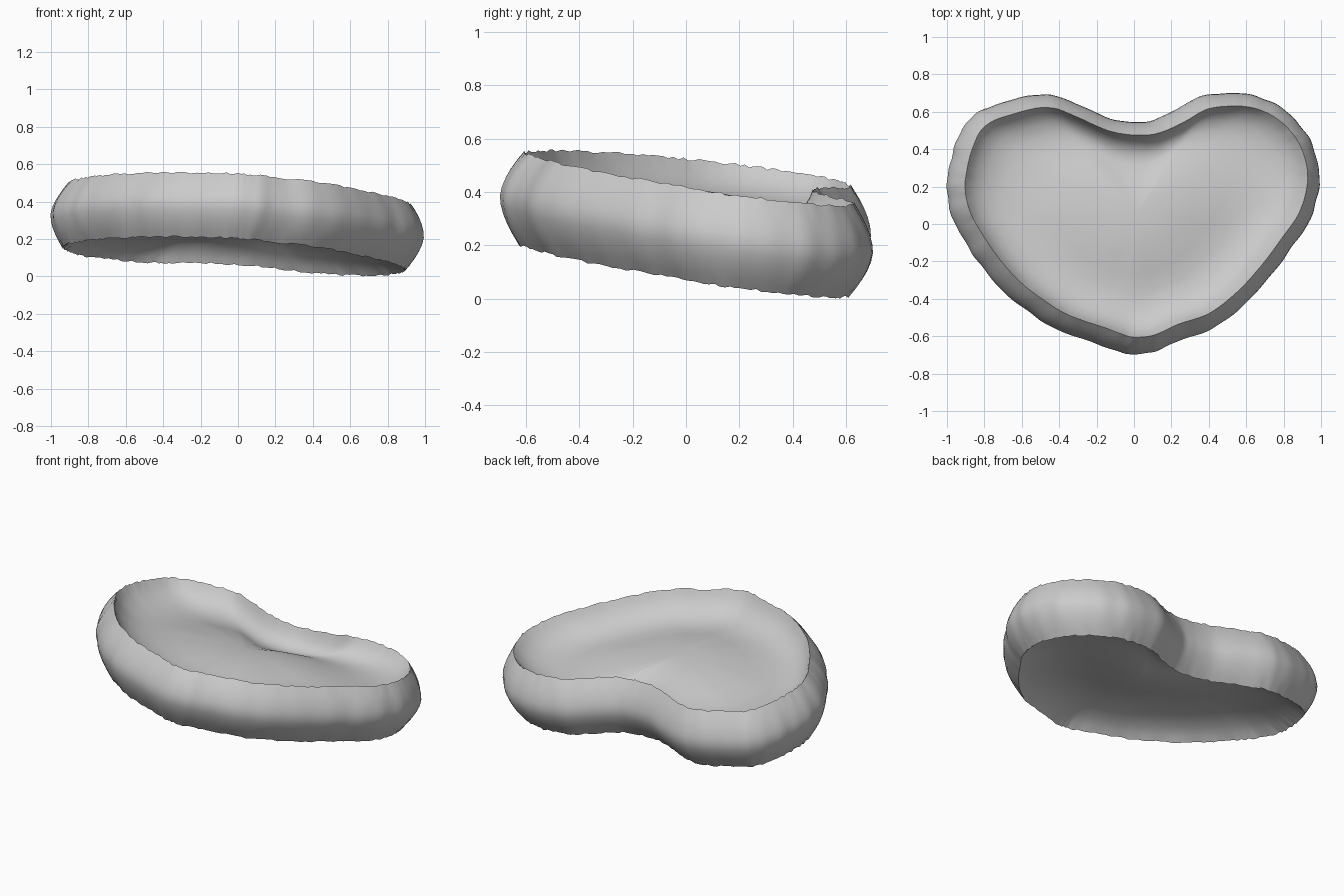
import bpy, bmesh, math, random
from mathutils import Vector

random.seed(4)
cube = bpy.data.objects.get("Cube")
if cube:
    bpy.data.objects.remove(cube, do_unlink=True)

grey = bpy.data.materials.new("soft_grey")
grey.use_nodes = True
colour = (0.6, 0.6, 0.6, 1)
grey.diffuse_color = colour
grey.node_tree.nodes["Principled BSDF"].inputs["Base Color"].default_value = colour

# Heart outline, counter-clockwise from the front tip
HEART = [Vector(p) for p in (
    (.03, -.695), (.13, -.675), (.25, -.62), (.42, -.56), (.58, -.44), (.72, -.29),
    (.84, -.13), (.93, 0), (.98, .14), (.99, .28), (.95, .43), (.87, .55), (.76, .64),
    (.63, .69), (.5, .7), (.35, .68), (.22, .61), (.1, .555), (0, .545), (-.13, .565),
    (-.3, .64), (-.42, .685), (-.54, .69), (-.7, .65), (-.82, .605), (-.905, .53),
    (-.96, .41), (-.99, .29), (-1, .17), (-.97, .03), (-.9, -.1), (-.82, -.22),
    (-.7, -.36), (-.55, -.48), (-.4, -.57), (-.2, -.64), (-.06, -.69))]
STEPS = 6
CENTRE = Vector((0, .05))


def smooth_loop(points, steps):
    """Closed Catmull-Rom curve through the points."""
    out, n = [], len(points)
    for i in range(n):
        a, b, c, d = (points[(i + k) % n] for k in (-1, 0, 1, 2))
        for s in range(steps):
            t = s / steps
            out.append(b + (c - a) * t / 2 + (a * 2 - b * 5 + c * 4 - d) * t**2 / 2
                       + (b * 3 - a - c * 3 + d) * t**3 / 2)
    return out


def inset_loop(loop, amount):
    """Move the loop inwards along its normals."""
    n, out = len(loop), []
    for i, p in enumerate(loop):
        t = (loop[(i + 5) % n] - loop[i - 5]).normalized()
        out.append(p + Vector((-t.y, t.x)) * amount)
    return out


outline = smooth_loop(HEART, STEPS)
count = len(outline)
INSET = .08
rim = inset_loop(outline, INSET)
ragged = [random.uniform(-.005, .005) for _ in outline]
pleat = [.004 * math.sin(i * .9) * math.sin(i * .23) for i in range(count)]

bm = bmesh.new()


def tilt(p, h):
    """Place a point at height h above the leaning middle plane."""
    return (p.x + .1 * h, p.y + .06 * h, .3 - .063 * p.x - .13 * p.y + h)


def add_ring(loop, heights):
    return [bm.verts.new(tilt(p, h)) for p, h in zip(loop, heights)]


def bridge(a, b):
    for i in range(count):
        j = (i + 1) % count
        bm.faces.new((a[i], a[j], b[j], b[i]))


# Bulging side wall from the lower rim to the upper rim
HALF = .172
rings = []
SIDE = 10
for k in range(SIDE + 1):
    u = 2 * k / SIDE - 1
    loop = inset_loop(outline, INSET * abs(u)**1.7)
    loop = [p + (CENTRE - p) * w * (1 - u * u) for p, w in zip(loop, pleat)]
    rings.append(add_ring(loop, [u * HALF + r * abs(u)**4 for r in ragged]))
for a, b in zip(rings, rings[1:]):
    bridge(a, b)

# Sunken faces as (scale, depth): a trough around a puffed middle above,
# a gentler bowl below
UPPER = ((.975, .03), (.935, .065), (.87, .098), (.77, .12), (.64, .122), (.5, .103),
         (.34, .08), (.17, .066), (0, .062))
LOWER = ((.96, .028), (.9, .058), (.8, .09), (.66, .115), (.5, .121), (.34, .112),
         (.17, .1), (0, .096))
for side, edge, dish in ((1, rings[-1], UPPER), (-1, rings[0], LOWER)):
    previous = edge
    for scale, depth in dish[:-1]:
        loop = [CENTRE + (p - CENTRE) * scale for p in rim]
        ring = add_ring(loop, [side * (HALF - depth)] * count)
        if side > 0:
            bridge(previous, ring)
        else:
            bridge(ring, previous)
        previous = ring
    middle = bm.verts.new(tilt(CENTRE, side * (HALF - dish[-1][1])))
    for i in range(count):
        pair = (previous[i], previous[(i + 1) % count])
        bm.faces.new((*pair[::side], middle))

bmesh.ops.recalc_face_normals(bm, faces=bm.faces)
lowest = min(v.co.z for v in bm.verts)
bmesh.ops.translate(bm, verts=bm.verts, vec=(0, 0, -lowest))

mesh = bpy.data.meshes.new("heart_cushion")
bm.to_mesh(mesh)
bm.free()
mesh.materials.append(grey)
cushion = bpy.data.objects.new("heart_cushion", mesh)
bpy.context.collection.objects.link(cushion)
bpy.context.view_layer.objects.active = cushion
cushion.select_set(True)
bpy.ops.object.shade_smooth_by_angle(angle=math.radians(50))
